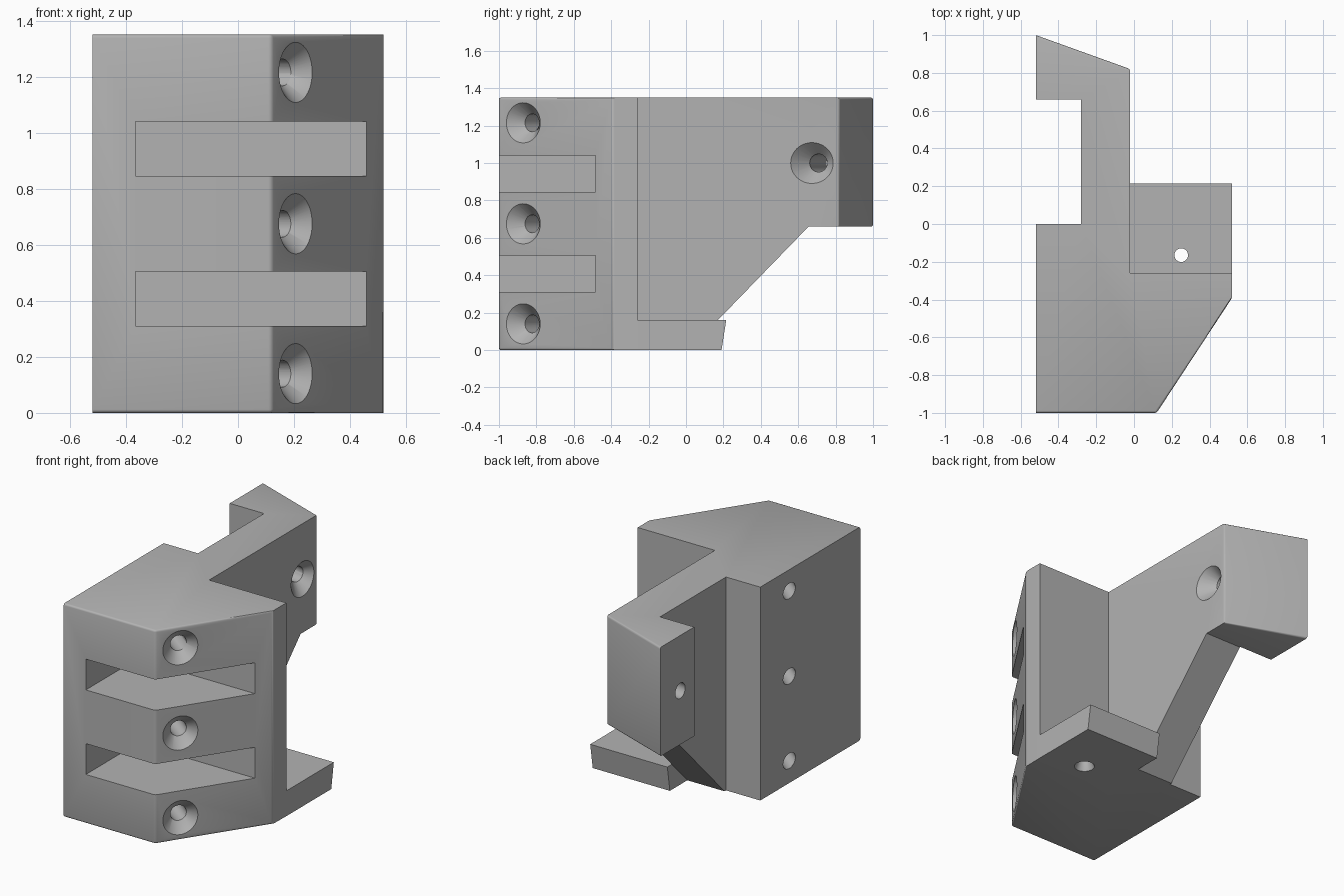
import bpy, bmesh
from mathutils import Vector

cube = bpy.data.objects.get("Cube")
if cube:
    bpy.data.objects.remove(cube)

grey = bpy.data.materials.new("plain grey")
grey.use_nodes = True
colour = (0.45, 0.45, 0.45, 1)
grey.diffuse_color = colour
grey.node_tree.nodes["Principled BSDF"].inputs["Base Color"].default_value = colour

HEIGHT = 1.35


def make_object(name, bm):
    bmesh.ops.recalc_face_normals(bm, faces=bm.faces)
    mesh = bpy.data.meshes.new(name)
    bm.to_mesh(mesh)
    bm.free()
    obj = bpy.data.objects.new(name, mesh)
    bpy.context.collection.objects.link(obj)
    mesh.materials.append(grey)
    return obj


def prism(points, offset):
    """Closed solid from a flat 3D outline pushed along an offset."""
    bm = bmesh.new()
    face = bm.faces.new([bm.verts.new(p) for p in points])
    new = bmesh.ops.extrude_face_region(bm, geom=[face])["geom"]
    bmesh.ops.translate(bm, vec=offset, verts=[v for v in new if isinstance(v, bmesh.types.BMVert)])
    return bm


def side_prism(points, x0, x1):
    return prism([(x0, y, z) for y, z in points], (x1 - x0, 0, 0))


def cut(target, bm):
    cutter = make_object("cutter", bm)
    cutter.hide_render = True
    mod = target.modifiers.new("cut", "BOOLEAN")
    mod.operation = "DIFFERENCE"
    mod.solver = "EXACT"
    mod.object = cutter
    bpy.context.view_layer.objects.active = target
    bpy.ops.object.modifier_apply(modifier=mod.name)
    bpy.data.objects.remove(cutter)


def cone(bm, start, end, r1, r2):
    start, end = Vector(start), Vector(end)
    axis = end - start
    matrix = axis.to_track_quat("Z", "Y").to_matrix().to_4x4()
    matrix.translation = (start + end) / 2
    bmesh.ops.create_cone(bm, cap_ends=True, segments=48, radius1=r1, radius2=r2,
                          depth=axis.length, matrix=matrix)


def screw_hole(target, entry, exit_point):
    """Countersunk through hole."""
    entry, exit_point = Vector(entry), Vector(exit_point)
    d = (exit_point - entry).normalized()
    for args in ((entry - d * 0.06, entry + d * 0.065, 0.162, 0.048),
                 (entry - d * 0.05, exit_point + d * 0.2, 0.048, 0.048)):
        bm = bmesh.new()
        cone(bm, *args)
        cut(target, bm)


# Main block with the hooked arm
front_edge = [(-0.52, -1), (0.12, -1), (0.52, -0.39)]
arm_end = [(-0.02, 0.82), (-0.52, 1)]
outline = front_edge + [(0.52, -0.26), (-0.02, -0.26)] + arm_end + [
    (-0.52, 0.66), (-0.28, 0.66), (-0.28, 0), (-0.52, 0)]
body = make_object("bracket_body", prism([(x, y, 0) for x, y in outline], (0, 0, HEIGHT)))

# Sloped underside of the arm
cut(body, side_prism([(0.015, -0.5), (0.015, 0), (0.655, 0.66), (1.5, 0.66), (1.5, -0.5)], -1, 0.2))


# Softened outer edges
def on_line(p, corners):
    for a, b in zip(corners, corners[1:]):
        a, b = Vector(a), Vector(b)
        t = (p - a).dot(b - a) / (b - a).length_squared
        if -0.01 < t < 1.01 and (a.lerp(b, t) - p).length < 0.001:
            return True
    return False


bm = bmesh.new()
bm.from_mesh(body.data)
soft = []
for e in bm.edges:
    a, b = (v.co for v in e.verts)
    middle = ((a + b) / 2).xy
    sharp_side = abs(a.x + 0.52) < 0.001 and abs(b.x + 0.52) < 0.001
    if not sharp_side and (on_line(middle, front_edge) or on_line(middle, arm_end)):
        soft.append(e)
bmesh.ops.bevel(bm, geom=soft, offset=0.012, segments=3, profile=0.5, affect="EDGES")
bm.to_mesh(body.data)
bm.free()

# Strap slots across the front
for low, high in ((0.31, 0.505), (0.845, 1.04)):
    cut(body, side_prism([(-1.2, low), (-0.485, low), (-0.485, high), (-1.2, high)], -0.365, 0.8))

# Angled screw holes through the block, and one through the arm
for z in (0.14, 0.675, 1.215):
    screw_hole(body, (0.21, -0.863, z), (-0.52, -0.29, z))
screw_hole(body, (-0.02, 0.695, 1.0), (-0.52, 0.8, 1.0))

# Bottom shelf with a tapered hole
shelf = make_object("bottom_shelf", side_prism(
    [(-0.26, 0), (0.19, 0), (0.215, 0.16), (-0.26, 0.16)], -0.02, 0.52))
for args in (((0.25, -0.165, -0.01), (0.25, -0.165, 0.06), 0.064, 0.036),
             ((0.25, -0.165, 0.03), (0.25, -0.165, 0.3), 0.036, 0.036)):
    bm = bmesh.new()
    cone(bm, *args)
    cut(shelf, bm)

# Smooth shading on the round parts
for obj in (body, shelf):
    bpy.ops.object.select_all(action="DESELECT")
    obj.select_set(True)
    bpy.context.view_layer.objects.active = obj
    bpy.ops.object.shade_smooth_by_angle(angle=0.55)
